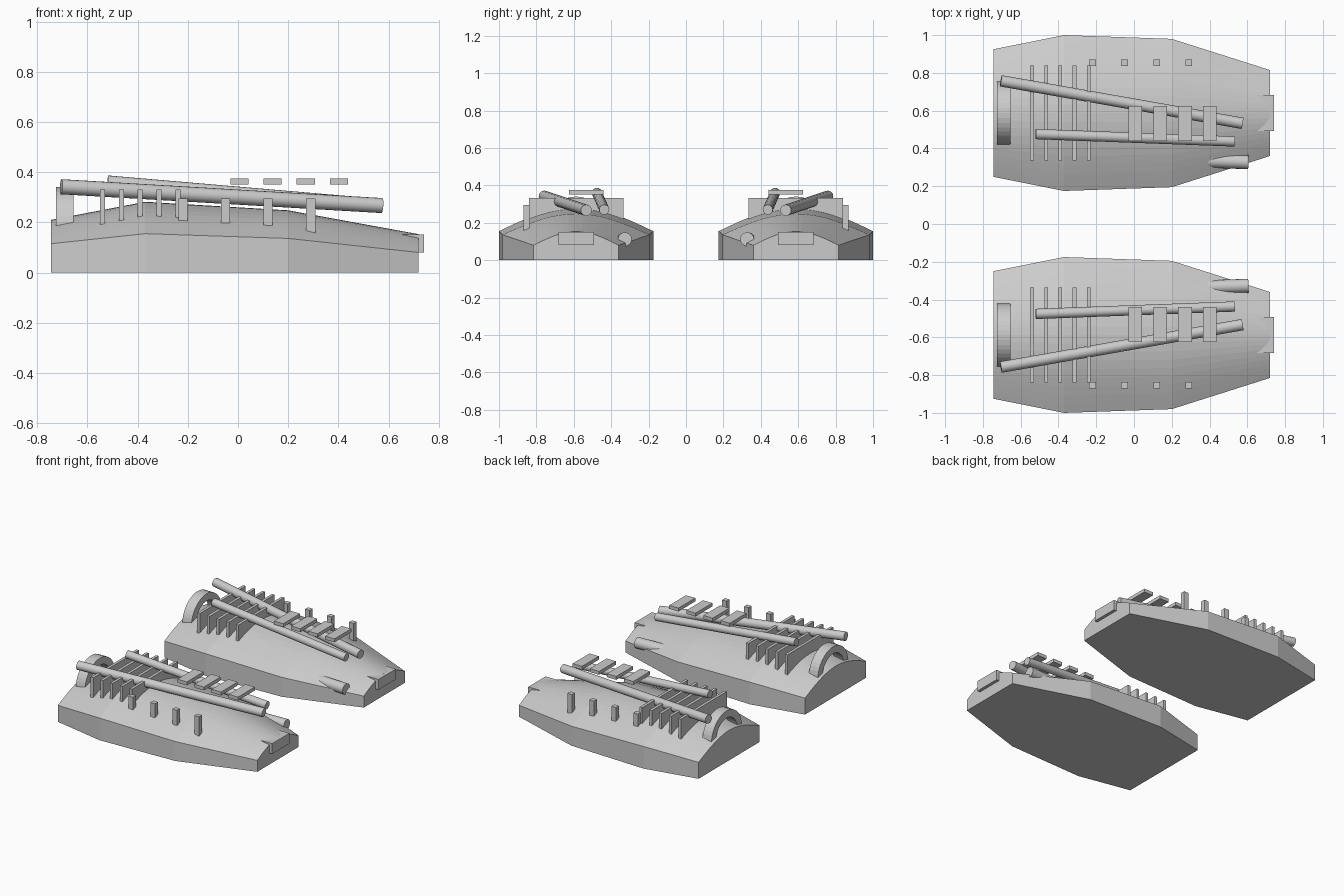
import bpy, bmesh
from math import sin, cos, pi
from mathutils import Vector

if "Cube" in bpy.data.objects:
    bpy.data.objects.remove(bpy.data.objects["Cube"])

CY = 0.5875  # centre line of each pod


def finish(name, bm, smooth=False):
    """Make an object from a bmesh and mirror it across y = 0."""
    bmesh.ops.recalc_face_normals(bm, faces=bm.faces)
    me = bpy.data.meshes.new(name)
    bm.to_mesh(me)
    bm.free()
    ob = bpy.data.objects.new(name, me)
    bpy.context.collection.objects.link(ob)
    mod = ob.modifiers.new("Mirror", 'MIRROR')
    mod.use_axis = (False, True, False)
    mod.use_mirror_merge = False
    if smooth:
        bpy.ops.object.select_all(action='DESELECT')
        ob.select_set(True)
        bpy.context.view_layer.objects.active = ob
        bpy.ops.object.shade_smooth_by_angle(angle=0.6)
    return ob


def loft(name, rings, closed=False):
    """Skin a row of equal closed sections; cap the ends."""
    bm = bmesh.new()
    vs = [[bm.verts.new(p) for p in r] for r in rings]
    n = len(vs[0])
    for a, b in zip(vs, vs[1:]):
        for i in range(n):
            j = (i + 1) % n
            bm.faces.new((a[i], a[j], b[j], b[i]))
    bm.faces.new(vs[0])
    bm.faces.new(vs[-1])
    return finish(name, bm)


def box(name, x, y, z):
    bm = bmesh.new()
    bmesh.ops.create_cube(bm, size=1)
    for v in bm.verts:
        v.co = Vector([(r[0] + r[1]) / 2 + c * (r[1] - r[0]) for r, c in zip((x, y, z), v.co)])
    return finish(name, bm)


def tube(name, a, b, r, sides=16):
    a, b = Vector(a), Vector(b)
    d = b - a
    bm = bmesh.new()
    bmesh.ops.create_cone(bm, cap_ends=True, segments=sides, radius1=r, radius2=r, depth=d.length)
    rot = d.to_track_quat('Z', 'Y').to_matrix().to_4x4()
    bm.transform(rot)
    bmesh.ops.translate(bm, verts=bm.verts, vec=(a + b) / 2)
    return finish(name, bm, True)


# Hull: x, half width, side height, crown height
stations = [(-0.745, 0.3375, 0.115, 0.210), (-0.37, 0.4125, 0.155, 0.282),
            (0.20, 0.3925, 0.136, 0.248), (0.72, 0.2275, 0.08, 0.153)]
N = 18
rings = []
for x, w, zs, zc in stations:
    top = [(x, CY - w + 2 * w * i / N, zs + (zc - zs) * sin(pi * i / N)) for i in range(N + 1)]
    rings.append([(x, CY - w, 0)] + top + [(x, CY + w, 0)])
loft("hull", rings)

# Rear arch
rings = []
for i in range(21):
    t = pi * i / 20
    rings.append([(x, CY + r * cos(t), 0.172 + r * sin(t))
                  for x, r in ((-0.725, 0.168), (-0.655, 0.168), (-0.655, 0.118), (-0.725, 0.118))])
loft("rear_arch", rings)

# Cross fins
for i in range(5):
    x = -0.54 + 0.075 * i
    box(f"fin_{i + 1}", (x - 0.01, x + 0.01), (0.335, 0.84), (0.19, 0.332))

# Floating slats and outer posts
for i in range(4):
    x = 0.006 + 0.132 * i
    box(f"slat_{i + 1}", (x - 0.036, x + 0.036), (0.44, 0.625), (0.35, 0.374))
    x = -0.22 + 0.17 * i
    box(f"post_{i + 1}", (x - 0.018, x + 0.018), (0.837, 0.87), (0.155, 0.295))

# Long pipes and the side nozzle
tube("long_pipe", (-0.705, 0.758, 0.342), (0.574, 0.533, 0.267), 0.03)
tube("short_pipe", (-0.52, 0.476, 0.36), (0.532, 0.437, 0.27), 0.027)
tube("side_nozzle", (0.25, 0.34, 0.112), (0.606, 0.327, 0.112), 0.037)

# Front block
box("front_block", (0.60, 0.742), (0.492, 0.683), (0.08, 0.152))
